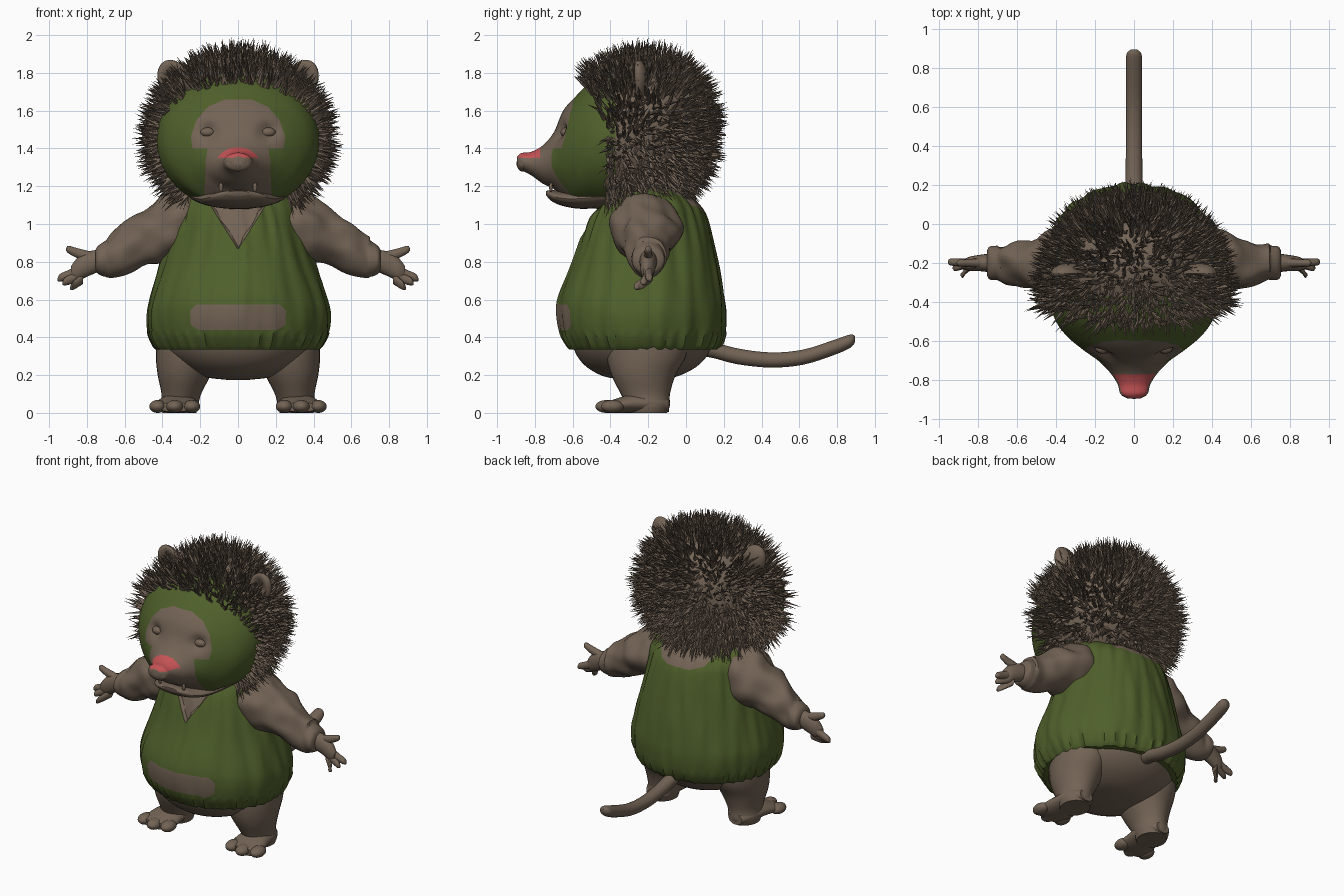
import bpy, bmesh, math, random
from mathutils import Vector, noise

random.seed(4)
cube = bpy.data.objects.get("Cube")
if cube:
    bpy.data.objects.remove(cube, do_unlink=True)


def material(name, rgb):
    m = bpy.data.materials.new(name)
    m.use_nodes = True
    m.diffuse_color = (*rgb, 1)
    m.node_tree.nodes["Principled BSDF"].inputs["Base Color"].default_value = (*rgb, 1)
    return m


BROWN, GREEN, PINK = 0, 1, 2
MATS = [material("brown_fur", (0.17, 0.125, 0.09)),
        material("olive_green", (0.078, 0.115, 0.024)),
        material("nose_pink", (0.55, 0.085, 0.09))]


def finish(bm, name, smooth=True):
    me = bpy.data.meshes.new(name)
    bm.to_mesh(me)
    bm.free()
    for m in MATS:
        me.materials.append(m)
    ob = bpy.data.objects.new(name, me)
    bpy.context.collection.objects.link(ob)
    if smooth:
        bpy.ops.object.select_all(action='DESELECT')
        ob.select_set(True)
        bpy.context.view_layer.objects.active = ob
        bpy.ops.object.shade_smooth_by_angle(angle=math.radians(45))
    return ob


def spline(a, b, c, d, t):
    return [0.5 * (2 * q + (r - p) * t + (2 * p - 5 * q + 4 * r - s) * t * t
                   + (3 * q - p - 3 * r + s) * t ** 3) for p, q, r, s in zip(a, b, c, d)]


def loft(axis, rings, segs=24, steps=4, side=1):
    """Elliptical rings (position, centre 1, centre 2, radius 1, radius 2) along an axis."""
    pts = [rings[0]] + list(rings) + [rings[-1]]
    path = [spline(*pts[i:i + 4], k / steps) for i in range(len(rings) - 1) for k in range(steps)]
    path.append(rings[-1])
    bm, loops = bmesh.new(), []
    for t, c1, c2, r1, r2 in path:
        loop = []
        for k in range(segs):
            a = 2 * math.pi * k / segs
            co = [c1 + max(r1, 0.002) * math.cos(a), c2 + max(r2, 0.002) * math.sin(a)]
            co.insert("XYZ".index(axis), t)
            loop.append(bm.verts.new((co[0] * side, co[1], co[2])))
        loops.append(loop)
    for p, q in zip(loops, loops[1:]):
        for k in range(segs):
            n = (k + 1) % segs
            bm.faces.new((p[k], p[n], q[n], q[k]))
    bm.faces.new(loops[0])
    bm.faces.new(loops[-1])
    bmesh.ops.recalc_face_normals(bm, faces=bm.faces)
    return bm


def ball(centre, radii, tilt=0):
    bm = bmesh.new()
    bmesh.ops.create_uvsphere(bm, u_segments=24, v_segments=14, radius=1)
    for v in bm.verts:
        x, y, z = (a * r for a, r in zip(v.co, radii))
        v.co = Vector(centre) + Vector((x * math.cos(tilt) + z * math.sin(tilt), y,
                                        z * math.cos(tilt) - x * math.sin(tilt)))
    return bm


def symmetric(half):
    return half + [(-x, z) for x, z in reversed(half)]


def cut_region(bm, outline, index, limit, facing=-1):
    """Cut a convex x-z outline into one side of the surface and colour it."""
    def near(f):
        return facing * (f.calc_center_median().y - limit) > 0
    planes = []
    for (x, z), (x2, z2) in zip(outline, outline[1:] + outline[:1]):
        co, no = Vector((x, 0, z)), Vector((z2 - z, 0, x - x2)).normalized()
        planes.append((co, no))
        faces = [f for f in bm.faces if near(f)]
        geom = faces + list({e for f in faces for e in f.edges}) + list({v for f in faces for v in f.verts})
        bmesh.ops.bisect_plane(bm, geom=geom, plane_co=co, plane_no=no, dist=1e-5)
    inside = [f for f in bm.faces if near(f)
              and all((f.calc_center_median() - co).dot(no) < 0 for co, no in planes)]
    for f in inside:
        f.material_index = index
    return inside


# Knitted vest with folds, ribbed hem, V neck and pocket
vest = loft("Z", [(0.335, 0, -0.225, 0.43, 0.39), (0.36, 0, -0.225, 0.45, 0.41),
                  (0.42, 0, -0.23, 0.475, 0.435), (0.52, 0, -0.235, 0.485, 0.445),
                  (0.62, 0, -0.235, 0.465, 0.435), (0.8, 0, -0.215, 0.41, 0.385),
                  (1.0, 0, -0.205, 0.36, 0.325), (1.1, 0, -0.2, 0.345, 0.27),
                  (1.17, 0, -0.21, 0.3, 0.19), (1.21, 0, -0.21, 0.18, 0.1)], 128, 5)
for v in vest.verts:
    a = math.atan2(v.co.y + 0.22, v.co.x)
    rib = 0.007 * math.sin(a * 42) if v.co.z < 0.43 else 0
    fold = 0.016 * noise.noise(Vector((math.cos(a) * 7, math.sin(a) * 7, v.co.z * 3)))
    v.co += Vector((math.cos(a), math.sin(a), 0)) * (rib + fold)
for f in vest.faces:
    f.material_index = GREEN
neck = cut_region(vest, symmetric([(0.003, 0.87), (0.21, 1.2)]), BROWN, -0.25)
bmesh.ops.inset_region(vest, faces=neck, thickness=0.012, depth=-0.018)
cut_region(vest, symmetric([(0.21, 0.44), (0.25, 0.465), (0.255, 0.54), (0.22, 0.575)]), BROWN, -0.3)
cut_region(vest, symmetric([(0.09, 1.07), (0.17, 1.1), (0.23, 1.22)]), BROWN, -0.2, 1)
finish(vest, "vest")

# Belly below the vest
finish(loft("Z", [(0.175, 0, -0.24, 0.06, 0.08), (0.195, 0, -0.24, 0.2, 0.2),
                  (0.26, 0, -0.235, 0.33, 0.31), (0.36, 0, -0.23, 0.41, 0.37),
                  (0.5, 0, -0.23, 0.41, 0.37)], 48), "belly")

# Tail
finish(loft("Y", [(0, 0, 0.36, 0.065, 0.065), (0.12, 0, 0.34, 0.048, 0.045),
                  (0.27, 0, 0.3, 0.043, 0.042), (0.45, 0, 0.28, 0.042, 0.04),
                  (0.62, 0, 0.295, 0.042, 0.04), (0.78, 0, 0.345, 0.042, 0.04),
                  (0.87, 0, 0.38, 0.039, 0.035), (0.895, 0, 0.39, 0.015, 0.015)]), "tail")

# Head tapering into the snout, with eye hollows
head = loft("Y", [(0.1, 0, 1.5, 0.03, 0.03), (0.07, 0, 1.5, 0.17, 0.17), (0, 0, 1.5, 0.29, 0.28),
                  (-0.1, 0, 1.49, 0.37, 0.35), (-0.25, 0, 1.47, 0.42, 0.39),
                  (-0.4, 0, 1.44, 0.43, 0.37), (-0.5, 0, 1.42, 0.4, 0.335),
                  (-0.58, 0, 1.385, 0.34, 0.295), (-0.65, 0, 1.37, 0.255, 0.23),
                  (-0.7, 0, 1.335, 0.185, 0.15), (-0.76, 0, 1.315, 0.125, 0.1),
                  (-0.82, 0, 1.32, 0.085, 0.062), (-0.87, 0, 1.33, 0.07, 0.046),
                  (-0.895, 0, 1.33, 0.035, 0.025)], 80, 5)
for v in head.verts:
    if v.co.y < -0.5:
        d = ((abs(v.co.x) - 0.16) / 0.05) ** 2 + ((v.co.z - 1.49) / 0.04) ** 2
        v.co.y += 0.04 * math.exp(-d)
for f in head.faces:
    c = f.calc_center_median()
    f.material_index = GREEN if -0.71 < c.y < -0.38 else BROWN
# Bare face and muzzle inside the green mask
cut_region(head, symmetric([(0.24, 1.4), (0.25, 1.46), (0.22, 1.55), (0.16, 1.62), (0.07, 1.66)]), BROWN, -0.5)
cut_region(head, symmetric([(0.2, 1.02), (0.17, 1.32), (0.165, 1.42)]), BROWN, -0.5)
head.faces.ensure_lookup_table()
for f in head.faces:
    c = f.calc_center_median()
    if -0.89 < c.y < -0.77 and c.z > 1.35:
        f.material_index = PINK
# Remember where quills grow before the mesh is stored
roots = []
for f in head.faces:
    c = f.calc_center_median()
    if c.y > -0.42 - 0.42 * max(0, c.z - 1.5) and c.z > 1.14:
        roots.append(([v.co.copy() for v in f.verts], f.normal.copy(), f.calc_area()))
finish(head, "head")

# Nose pad, lower jaw and small teeth
finish(ball((0, -0.865, 1.32), (0.07, 0.032, 0.042)), "nose_pad")
finish(loft("Y", [(-0.4, 0, 1.15, 0.26, 0.06), (-0.55, 0, 1.135, 0.22, 0.055),
                  (-0.65, 0, 1.135, 0.175, 0.04), (-0.71, 0, 1.15, 0.125, 0.03),
                  (-0.74, 0, 1.163, 0.06, 0.012)]), "lower_jaw")
for x in (-0.09, 0.09):
    finish(ball((x, -0.715, 1.195), (0.012, 0.01, 0.025)), "left_tooth" if x > 0 else "right_tooth")

# Quills scattered over the crown, sides and back of the head
quills = bmesh.new()
for corners, normal, _ in random.choices(roots, weights=[r[2] for r in roots], k=3200):
    w = [random.random() for _ in corners]
    root = sum((c * k for c, k in zip(corners, w)), Vector()) / sum(w)
    jitter = Vector([random.uniform(-1, 1) for _ in range(3)]) * 0.42
    d = (normal + jitter).normalized()
    rot = d.to_track_quat('Z', 'Y')
    r, length = random.uniform(0.009, 0.015), random.uniform(0.08, 0.145)
    tip = quills.verts.new(root + d * length)
    base = [quills.verts.new(root - d * 0.02 + rot @ Vector((r * x, r * y, 0)))
            for x, y in ((1, 0), (0, 1), (-1, 0), (0, -1))]
    for k in range(4):
        quills.faces.new((base[k], base[(k + 1) % 4], tip))
finish(quills, "quills", smooth=False)

# Paired parts
for s, label in ((1, "left_"), (-1, "right_")):
    finish(ball((s * 0.16, -0.635, 1.485), (0.04, 0.03, 0.026)), label + "eyelid")

    # Cupped ear
    ear = ball((s * 0.335, -0.255, 1.755), (0.085, 0.055, 0.12), s * 0.45)
    for v in ear.verts:
        d = ((v.co.x - s * 0.34) / 0.055) ** 2 + ((v.co.z - 1.765) / 0.075) ** 2
        if v.co.y < -0.255:
            v.co.y += 0.075 * math.exp(-d)
    finish(ear, label + "ear")

    # Sleeve with soft creases and a cuff
    sleeve = loft("X", [(0.22, -0.21, 1.0, 0.17, 0.16), (0.33, -0.21, 0.985, 0.19, 0.18),
                        (0.45, -0.205, 0.945, 0.155, 0.155), (0.6, -0.205, 0.865, 0.11, 0.13),
                        (0.69, -0.2, 0.82, 0.09, 0.1), (0.74, -0.2, 0.81, 0.085, 0.075),
                        (0.755, -0.2, 0.81, 0.06, 0.05)], 40, 6, s)
    for v in sleeve.verts:
        if abs(v.co.x) < 0.7:
            v.co += v.normal * 0.03 * noise.noise(v.co * 9)
            v.co.z += 0.012 * noise.noise(v.co * 9)
    finish(sleeve, label + "sleeve")

    # Hand and fingers
    finish(loft("X", [(0.72, -0.2, 0.81, 0.05, 0.055), (0.79, -0.2, 0.79, 0.042, 0.065),
                      (0.85, -0.205, 0.76, 0.035, 0.06), (0.885, -0.21, 0.745, 0.015, 0.03)],
                20, 4, s), label + "hand")
    tips = [(0.91, -0.2, 0.865), (0.955, -0.195, 0.705), (0.93, -0.225, 0.685), (0.89, -0.26, 0.66)]
    for n, (x, y, z) in enumerate(tips):
        x0, z0 = (0.77, 0.82) if n == 0 else (0.82, 0.79 - 0.025 * n)
        xm, ym, zm = x0 * 0.4 + x * 0.6, y * 0.6 - 0.08, z0 * 0.4 + z * 0.6
        finish(loft("X", [(x0, -0.2, z0, 0.025, 0.032), (xm, ym, zm, 0.02, 0.026),
                          (x - 0.012, y, z + 0.01 * (n > 0), 0.017, 0.02), (x, y, z, 0.005, 0.006)],
                    12, 4, s), label + ("thumb" if n == 0 else "finger_%d" % n))

    # Leg, foot and toes
    finish(loft("Z", [(0.0, 0.31, -0.2, 0.09, 0.1), (0.04, 0.31, -0.2, 0.1, 0.115),
                      (0.1, 0.3, -0.215, 0.105, 0.13), (0.2, 0.285, -0.225, 0.14, 0.17),
                      (0.3, 0.27, -0.21, 0.165, 0.21), (0.42, 0.26, -0.2, 0.17, 0.22)],
                32, 4, s), label + "leg")
    finish(loft("Y", [(-0.09, 0.31, 0.04, 0.05, 0.035), (-0.15, 0.31, 0.05, 0.09, 0.05),
                      (-0.28, 0.32, 0.05, 0.105, 0.05), (-0.38, 0.33, 0.036, 0.115, 0.036),
                      (-0.43, 0.335, 0.03, 0.09, 0.025)], 24, 4, s), label + "foot")
    for n, (x, y) in enumerate(((0.245, -0.4), (0.335, -0.42), (0.425, -0.39))):
        finish(ball((s * x, y, 0.034), (0.045, 0.06, 0.034)), label + "toe_%d" % (n + 1))
